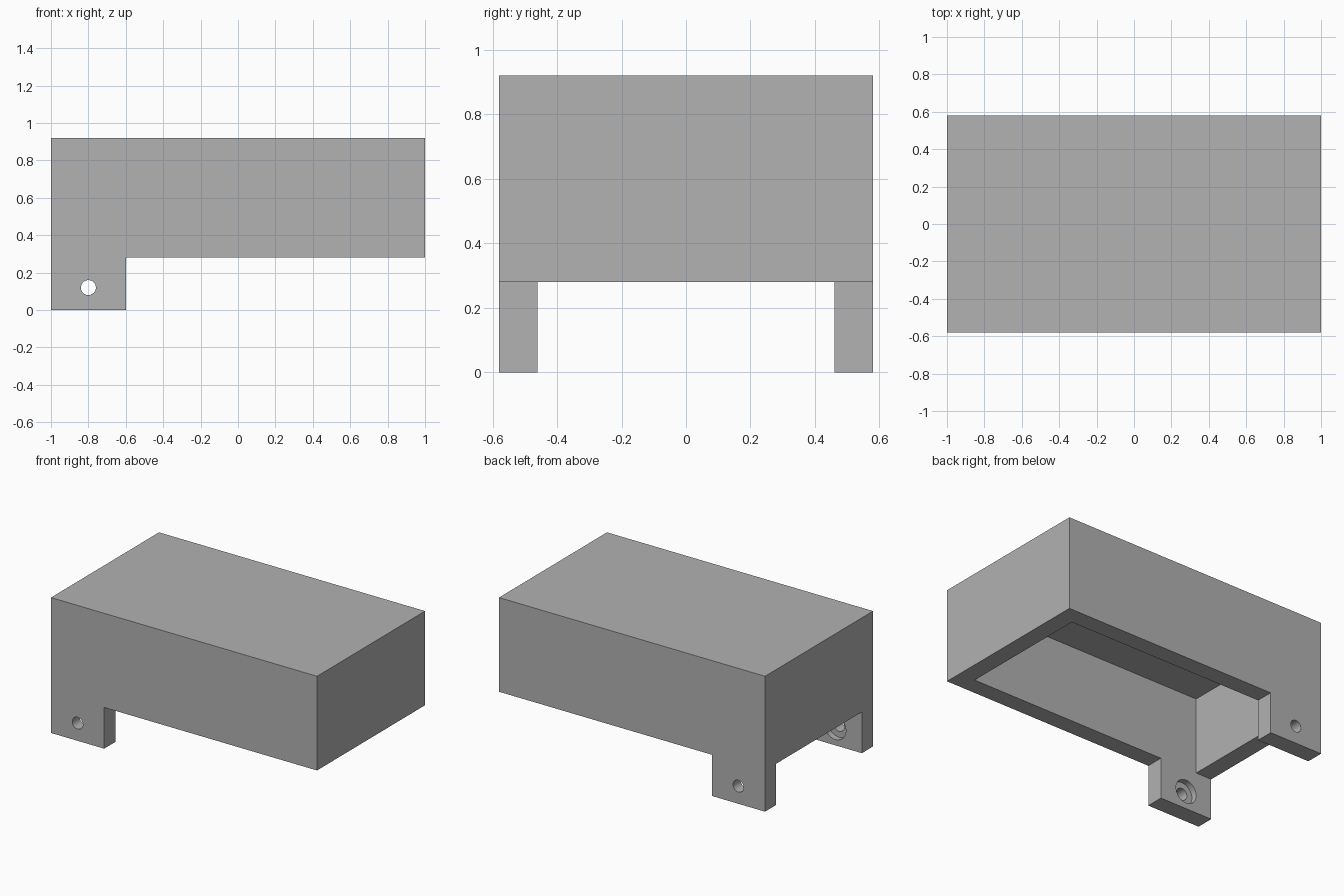
import bpy
import bmesh
from math import radians
from mathutils import Matrix

cube = bpy.data.objects.get("Cube")
if cube:
    bpy.data.objects.remove(cube, do_unlink=True)

HALF_W = 0.58    # half depth of the housing
WALL = 0.12      # wall thickness
TOP = 0.92
RIM = 0.28       # height of the open lower rim
EAR_X = -0.6     # inner end of the mounting ears
INNER_W = HALF_W - WALL

grey = bpy.data.materials.new("plain grey")
grey.use_nodes = True
colour = (0.445, 0.445, 0.445, 1)
grey.diffuse_color = colour
grey.node_tree.nodes["Principled BSDF"].inputs["Base Color"].default_value = colour


def finish(name, bm):
    bmesh.ops.recalc_face_normals(bm, faces=bm.faces)
    mesh = bpy.data.meshes.new(name)
    bm.to_mesh(mesh)
    bm.free()
    mesh.materials.append(grey)
    obj = bpy.data.objects.new(name, mesh)
    bpy.context.collection.objects.link(obj)
    return obj


def extrude_profile(name, points, half):
    """Extrude an x-z profile symmetrically along y."""
    bm = bmesh.new()
    face = bm.faces.new([bm.verts.new((x, -half, z)) for x, z in points])
    ext = bmesh.ops.extrude_face_region(bm, geom=[face])
    verts = [v for v in ext["geom"] if isinstance(v, bmesh.types.BMVert)]
    bmesh.ops.translate(bm, verts=verts, vec=(0, 2 * half, 0))
    return finish(name, bm)


def bore(name, radius, length):
    """Cylinder along y through the centre of both ears."""
    bm = bmesh.new()
    place = Matrix.Translation((-0.8, 0, 0.12)) @ Matrix.Rotation(radians(90), 4, "X")
    bmesh.ops.create_cone(bm, cap_ends=True, segments=48, radius1=radius,
                          radius2=radius, depth=length, matrix=place)
    return finish(name, bm)


# Housing with the two ears at one end, as one solid
housing = extrude_profile("housing", [
    (-1, 0), (EAR_X, 0), (EAR_X, RIM), (1, RIM), (1, TOP), (-1, TOP)], HALF_W)

# Hollow inside, gap between the ears, screw holes and counterbores
inner = 1 - WALL
cutters = [
    extrude_profile("cavity_cutter", [
        (-1.1, -0.1), (inner, -0.1), (inner, TOP - WALL),
        (-inner, TOP - WALL), (-inner, RIM), (-1.1, RIM)], INNER_W),
    bore("counterbore_cutter", 0.08, 2 * (INNER_W + 0.04)),
    bore("screw_hole_cutter", 0.04, 1.4),
]
bpy.context.view_layer.objects.active = housing
for cutter in cutters:
    cutter.hide_render = True
    mod = housing.modifiers.new(cutter.name, "BOOLEAN")
    mod.operation = "DIFFERENCE"
    mod.solver = "EXACT"
    mod.object = cutter
    bpy.ops.object.modifier_apply(modifier=mod.name)
    bpy.data.objects.remove(cutter, do_unlink=True)

# Round bores shade smooth, every corner stays sharp
bpy.ops.object.select_all(action="DESELECT")
housing.select_set(True)
bpy.ops.object.shade_smooth_by_angle(angle=radians(30))
